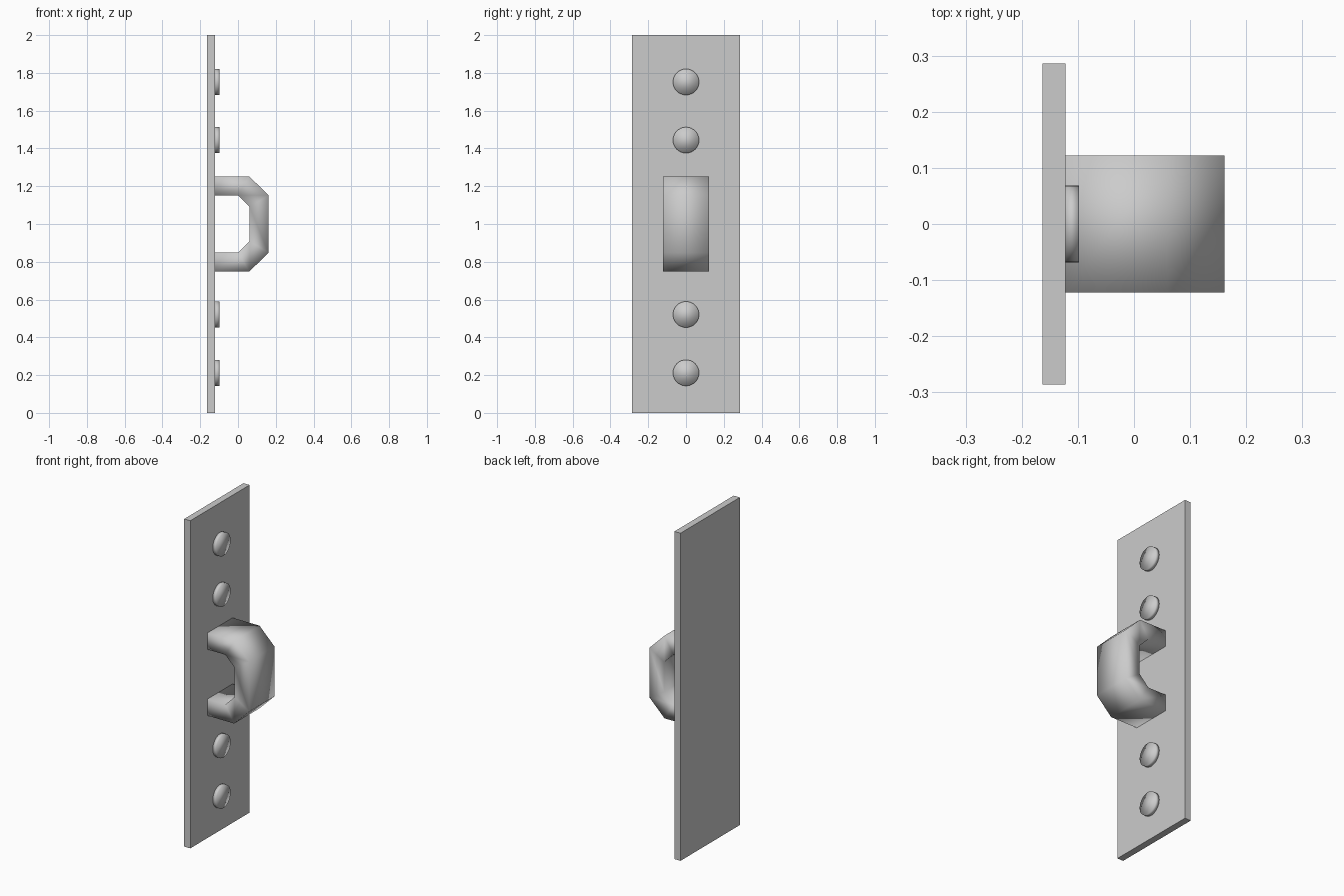
import bpy, bmesh, math
from mathutils import Matrix

if "Cube" in bpy.data.objects:
    bpy.data.objects.remove(bpy.data.objects["Cube"], do_unlink=True)

metal = bpy.data.materials.new("grey metal")
metal.use_nodes = True
grey = (0.6, 0.6, 0.6, 1)
metal.diffuse_color = grey
metal.node_tree.nodes["Principled BSDF"].inputs["Base Color"].default_value = grey

PLATE_FRONT = -0.122


def finish(bm, name, smooth):
    bmesh.ops.recalc_face_normals(bm, faces=bm.faces)
    for f in bm.faces:
        f.smooth = smooth
    mesh = bpy.data.meshes.new(name)
    bm.to_mesh(mesh)
    bm.free()
    mesh.materials.append(metal)
    obj = bpy.data.objects.new(name, mesh)
    bpy.context.collection.objects.link(obj)
    return obj


# Flat mounting plate
bm = bmesh.new()
bmesh.ops.create_cube(bm, size=1)
bmesh.ops.transform(bm, verts=bm.verts, matrix=Matrix.Translation(
    (-0.1425, 0, 1)) @ Matrix.Diagonal((0.041, 0.572, 2, 1)))
finish(bm, "mounting_plate", False)


# Chamfered loop: upper half of each outline, mirrored about z = 1
def outline(points):
    return [(x, 1 + h) for x, h in points] + [(x, 1 - h) for x, h in reversed(points)]


outer = outline([(PLATE_FRONT, 0.252), (0.06, 0.252), (0.161, 0.152)])
inner = outline([(PLATE_FRONT, 0.152), (0.0, 0.152), (0.062, 0.09)])
bm = bmesh.new()
rings = []
for (ox, oz), (ix, iz) in zip(outer, inner):
    rings.append([bm.verts.new(p) for p in (
        (ox, -0.122, oz), (ox, 0.122, oz), (ix, 0.122, iz), (ix, -0.122, iz))])
for a, b in zip(rings, rings[1:]):
    for i in range(4):
        j = (i + 1) % 4
        bm.faces.new((a[i], a[j], b[j], b[i]))
bm.faces.new(rings[0])
bm.faces.new(rings[-1])
finish(bm, "latch_loop", True)

# Round screw heads along the plate
for i, z in enumerate((0.212, 0.521, 1.444, 1.752)):
    bm = bmesh.new()
    bmesh.ops.create_cone(bm, cap_ends=True, segments=32,
                          radius1=0.069, radius2=0.069, depth=0.025)
    bmesh.ops.transform(bm, verts=bm.verts, matrix=Matrix.Translation(
        (PLATE_FRONT + 0.0115, 0, z)) @ Matrix.Rotation(math.pi / 2, 4, "Y"))
    finish(bm, f"screw_head_{i + 1}", True)
